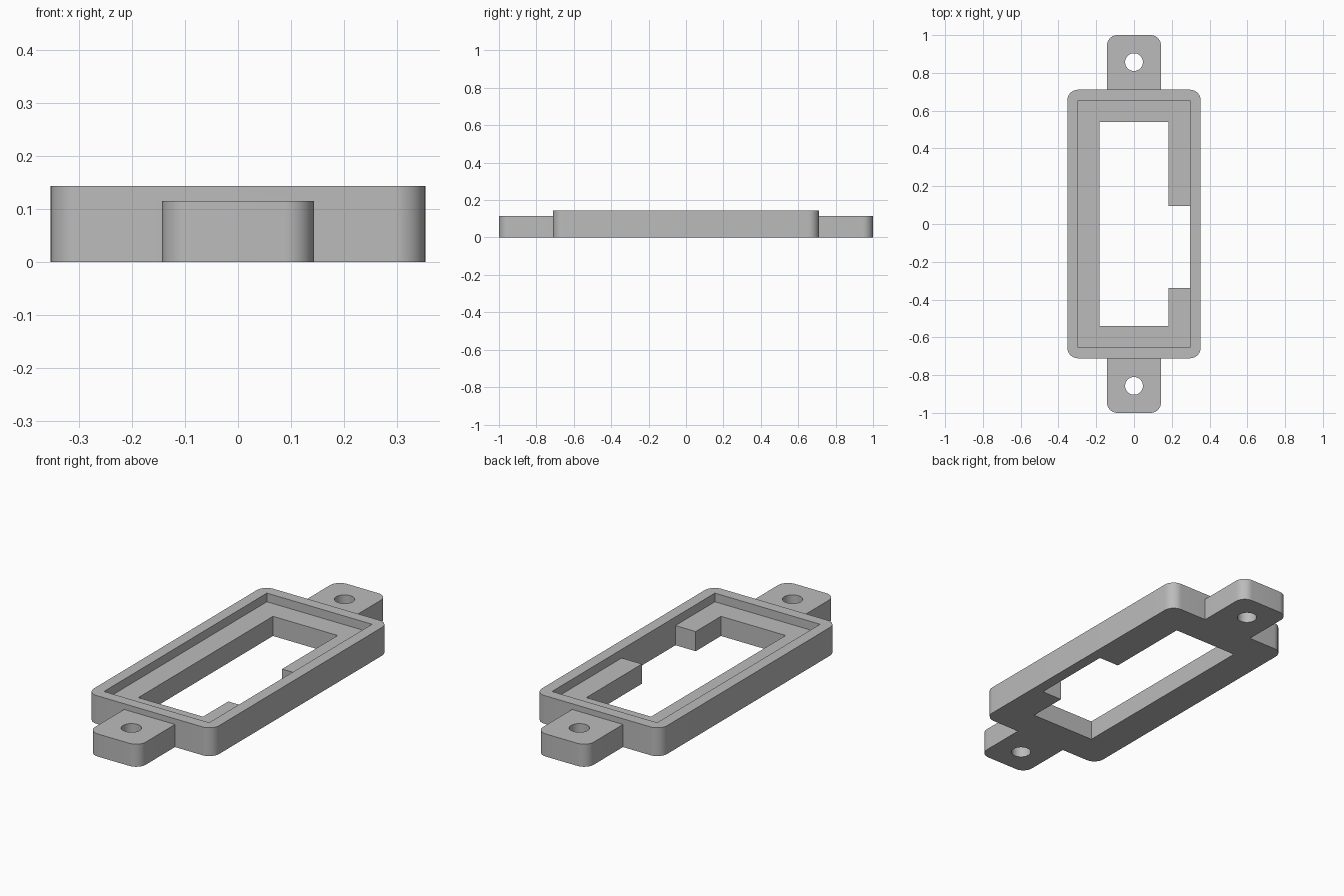
import bpy, bmesh, math

cube = bpy.data.objects.get("Cube")
if cube:
    bpy.data.objects.remove(cube, do_unlink=True)

grey = bpy.data.materials.new("plain grey")
grey.use_nodes = True
colour = (0.5, 0.5, 0.5, 1)
grey.diffuse_color = colour
grey.node_tree.nodes["Principled BSDF"].inputs["Base Color"].default_value = colour


def prism(name, outline, z0, z1):
    """Extrude a flat outline from z0 up to z1."""
    bm = bmesh.new()
    face = bm.faces.new([bm.verts.new((x, y, z0)) for x, y in outline])
    top = bmesh.ops.extrude_face_region(bm, geom=[face])["geom"]
    bmesh.ops.translate(bm, vec=(0, 0, z1 - z0),
                        verts=[v for v in top if isinstance(v, bmesh.types.BMVert)])
    bmesh.ops.recalc_face_normals(bm, faces=bm.faces)
    mesh = bpy.data.meshes.new(name)
    bm.to_mesh(mesh)
    bm.free()
    mesh.materials.append(grey)
    obj = bpy.data.objects.new(name, mesh)
    bpy.context.collection.objects.link(obj)
    return obj


def arc(cx, cy, r, start, sweep, steps):
    angles = [math.radians(start + sweep * i / steps) for i in range(steps + 1)]
    return [(cx + r * math.cos(a), cy + r * math.sin(a)) for a in angles]


def rectangle(x0, x1, y0, y1):
    return [(x0, y0), (x1, y0), (x1, y1), (x0, y1)]


def combine(target, tool, operation):
    mod = target.modifiers.new(tool.name, 'BOOLEAN')
    mod.operation, mod.solver, mod.object = operation, 'EXACT', tool
    bpy.context.view_layer.objects.active = target
    bpy.ops.object.modifier_apply(modifier=mod.name)
    bpy.data.objects.remove(tool, do_unlink=True)


# Rounded outer block
half_x, half_y, r = 0.353, 0.711, 0.057
outline = []
for i, (sx, sy) in enumerate([(1, 1), (-1, 1), (-1, -1), (1, -1)]):
    outline += arc(sx * (half_x - r), sy * (half_y - r), r, 90 * i, 90, 12)
frame = prism("mounting_frame", outline, 0, 0.144)

# Mounting tabs, rounded at their outer end, each with a screw hole
for side, s in (("front", -1), ("back", 1)):
    tab_x, tab_r = 0.143, 0.055
    tab = [(-tab_x, 0.69), (tab_x, 0.69)]
    tab += arc(tab_x - tab_r, 1 - tab_r, tab_r, 0, 90, 12)
    tab += arc(-tab_x + tab_r, 1 - tab_r, tab_r, 90, 90, 12)
    combine(frame, prism(side + "_tab", [(x, s * y) for x, y in tab], 0, 0.115), 'UNION')
    hole = arc(0, s * 0.857, 0.047, 0, 360, 48)[:-1]
    combine(frame, prism(side + "_screw_hole", hole, -0.1, 0.3), 'DIFFERENCE')

# Shallow recess, through window and side notch
combine(frame, prism("recess", rectangle(-0.296, 0.296, -0.655, 0.655), 0.1, 0.3), 'DIFFERENCE')
window = rectangle(-0.182, 0.182, -0.541, 0.541)
window[2:2] = [(0.182, -0.338), (0.296, -0.338), (0.296, 0.094), (0.182, 0.094)]
combine(frame, prism("window", window, -0.1, 0.3), 'DIFFERENCE')

# Smooth the rounded corners and holes, keep the edges crisp
bpy.ops.object.select_all(action='DESELECT')
frame.select_set(True)
bpy.context.view_layer.objects.active = frame
bpy.ops.object.shade_smooth_by_angle(angle=math.radians(30))
